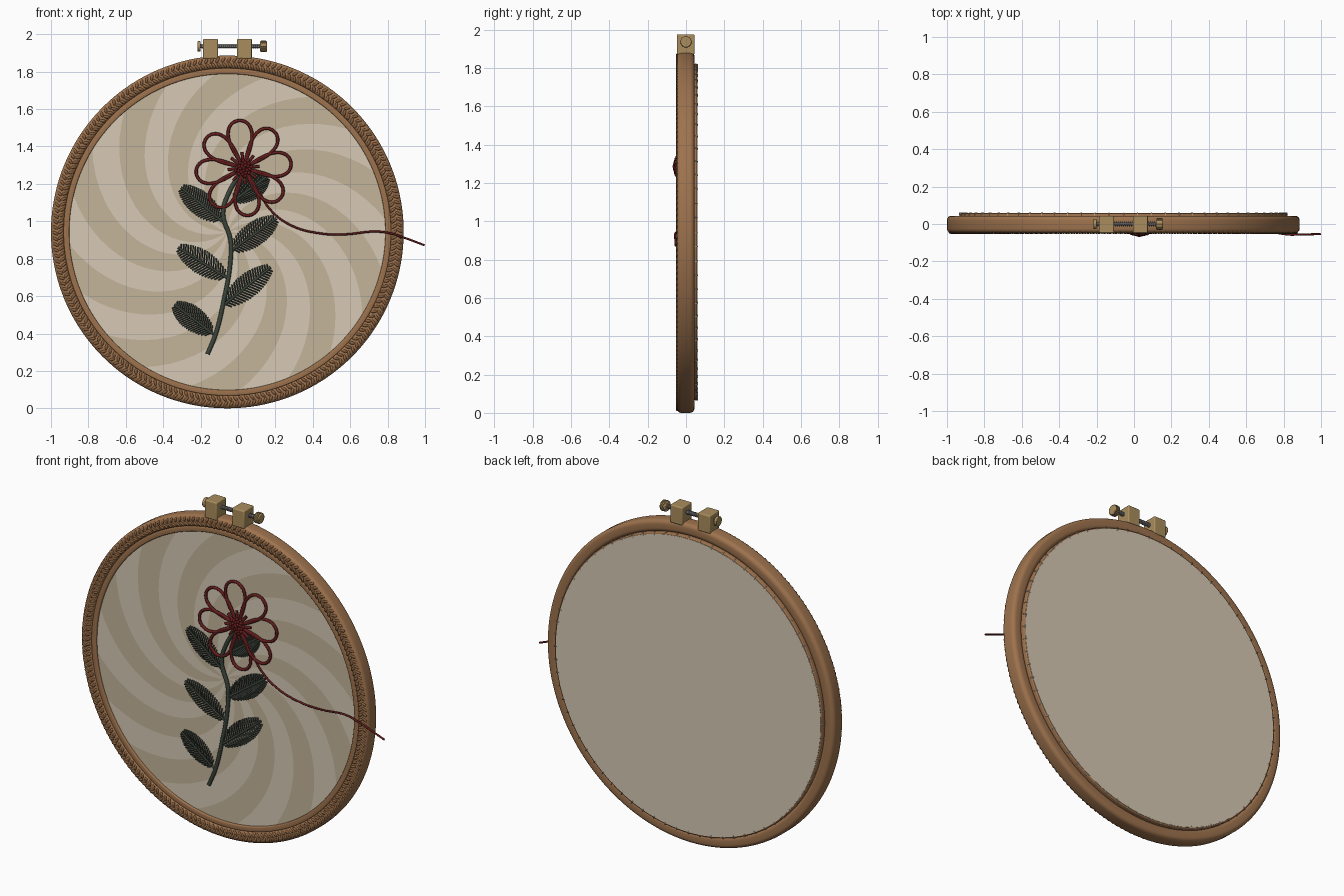
import bpy, bmesh, math, random
from math import sin, cos, pi, radians
from mathutils import Vector, Matrix

if "Cube" in bpy.data.objects:
    bpy.data.objects.remove(bpy.data.objects["Cube"])

random.seed(3)
CX, CZ = -0.057, 0.943      # hoop centre
FY = -0.03                  # front cloth plane


def mat(name, col):
    m = bpy.data.materials.new(name)
    m.diffuse_color = (*col, 1)
    m.use_nodes = True
    m.node_tree.nodes["Principled BSDF"].inputs["Base Color"].default_value = m.diffuse_color
    return m


wood = mat("wood", (0.34, 0.17, 0.075))
carve = mat("carved_wood", (0.25, 0.12, 0.05))
brass = mat("brass", (0.40, 0.27, 0.11))
steel = mat("steel", (0.22, 0.22, 0.22))
light = mat("cloth_light", (0.68, 0.59, 0.46))
dark = mat("cloth_dark", (0.55, 0.46, 0.33))
red = mat("red_thread", (0.13, 0.012, 0.012))
green = mat("green_thread", (0.045, 0.06, 0.045))


def finish(name, bm, mats, smooth=True):
    bmesh.ops.recalc_face_normals(bm, faces=bm.faces[:])
    me = bpy.data.meshes.new(name)
    bm.to_mesh(me)
    bm.free()
    ob = bpy.data.objects.new(name, me)
    bpy.context.collection.objects.link(ob)
    for m in mats:
        me.materials.append(m)
    if smooth:
        bpy.ops.object.select_all(action='DESELECT')
        ob.select_set(True)
        bpy.context.view_layer.objects.active = ob
        bpy.ops.object.shade_smooth_by_angle(angle=radians(35))
    return ob


def lathe(name, prof, m, n=144):
    """Closed (radius, y) profile turned about the hoop axis."""
    bm = bmesh.new()
    rings = [[bm.verts.new((CX + r * cos(2*pi*k/n), y, CZ + r * sin(2*pi*k/n)))
              for r, y in prof] for k in range(n)]
    p = len(prof)
    for k in range(n):
        a, b = rings[k], rings[(k + 1) % n]
        for i in range(p):
            j = (i + 1) % p
            bm.faces.new((a[i], a[j], b[j], b[i]))
    return finish(name, bm, [m])


def rounded(r0, r1, y0, y1, c, s=5):
    pts = []
    for i, (r, y) in enumerate([(r1-c, y1-c), (r0+c, y1-c), (r0+c, y0+c), (r1-c, y0+c)]):
        for k in range(s + 1):
            t = (i + k / s) * pi / 2
            pts.append((r + c * cos(t), y + c * sin(t)))
    return pts


def threads(name, paths, rad, m, res=2, cyclic=False, smooth=False):
    """Many stitches as one bevelled curve object."""
    cu = bpy.data.curves.new(name, 'CURVE')
    cu.dimensions = '3D'
    cu.bevel_depth, cu.bevel_resolution, cu.use_fill_caps = rad, res, True
    cu.resolution_u = 6
    for path in paths:
        if smooth:
            s = cu.splines.new('BEZIER')
            s.bezier_points.add(len(path) - 1)
            for q, co in zip(s.bezier_points, path):
                q.co = co
                q.handle_left_type = q.handle_right_type = 'AUTO'
        else:
            s = cu.splines.new('POLY')
            s.points.add(len(path) - 1)
            for q, co in zip(s.points, path):
                q.co = (*co, 1)
        s.use_cyclic_u = cyclic
    ob = bpy.data.objects.new(name, cu)
    bpy.context.collection.objects.link(ob)
    cu.materials.append(m)
    return ob


# Hoops
lathe("outer_hoop", rounded(0.872, 0.943, -0.048, 0.044, 0.024), wood)
lathe("inner_hoop", rounded(0.845, 0.876, -0.042, 0.058, 0.006, 3), wood)

# Carved herringbone on the front of the outer hoop
bm = bmesh.new()
N = 190
for k in range(N):
    for r, tilt in ((0.893, 0.6), (0.919, -0.6)):
        a = 2 * pi * (k + 0.25 * (r > 0.9)) / N
        M = (Matrix.Translation((CX + r*cos(a), -0.046, CZ + r*sin(a)))
             @ Matrix.Rotation(-a - tilt, 4, 'Y') @ Matrix.Diagonal((0.018, 0.007, 0.008, 1)))
        bmesh.ops.create_uvsphere(bm, u_segments=8, v_segments=6, radius=1, matrix=M)
finish("carved_border", bm, [carve])

# Front cloth with swirl dyed arms
bm = bmesh.new()
ARMS, SUB, RINGS, R = 10, 14, 20, 0.852
n = ARMS * SUB
hub = bm.verts.new((CX, FY, CZ))
prev = None
for i in range(1, RINGS + 1):
    r = R * i / RINGS
    twist = -1.5 * i / RINGS
    ring = [bm.verts.new((CX + r*cos(2*pi*k/n + twist), FY, CZ + r*sin(2*pi*k/n + twist)))
            for k in range(n)]
    for k in range(n):
        j = (k + 1) % n
        f = bm.faces.new((prev[k], prev[j], ring[j], ring[k]) if prev else (hub, ring[j], ring[k]))
        f.material_index = int(k % SUB >= SUB // 2)
    prev = ring
finish("front_cloth", bm, [light, dark], False)

# Back cloth, with folded edge stitches
bm = bmesh.new()
bmesh.ops.create_cone(bm, cap_ends=True, segments=144, radius1=0.868, radius2=0.868, depth=0.006,
                      matrix=Matrix.Translation((CX, 0.057, CZ)) @ Matrix.Rotation(pi/2, 4, 'X'))
finish("back_cloth", bm, [light])
ticks = []
for k in range(72):
    a = 2 * pi * k / 72
    ticks.append([(CX + r*cos(a), y, CZ + r*sin(a)) for r, y in ((0.862, 0.06), (0.877, 0.06), (0.877, 0.046))])
threads("edge_stitches", ticks, 0.0022, light, 1)


# Clamp at the top
def cylinder(name, x0, x1, r, m, seg=32, bev=0.0):
    bm = bmesh.new()
    bmesh.ops.create_cone(bm, cap_ends=True, segments=seg, radius1=r, radius2=r, depth=x1 - x0,
                          matrix=Matrix.Translation(((x0+x1)/2, 0, 1.935)) @ Matrix.Rotation(pi/2, 4, 'Y'))
    ob = finish(name, bm, [m])
    if bev:
        b = ob.modifiers.new("bevel", 'BEVEL')
        b.width, b.segments = bev, 2
    return ob


for side, x in (("left", -0.147), ("right", 0.034)):
    bm = bmesh.new()
    bmesh.ops.create_cube(bm, size=1, matrix=Matrix.Translation((x, -0.002, 1.922))
                          @ Matrix.Diagonal((0.08, 0.092, 0.106, 1)))
    ob = finish("clamp_block_" + side, bm, [brass])
    b = ob.modifiers.new("bevel", 'BEVEL')
    b.width, b.segments = 0.006, 3
cylinder("screw_rod", -0.205, 0.13, 0.009, steel, 20)
helix = [(-0.2 + 0.32*t/480, 0.010*cos(2*pi*t/16), 1.935 + 0.010*sin(2*pi*t/16)) for t in range(481)]
threads("screw_thread", [helix], 0.003, steel, 1)
cylinder("screw_head", -0.217, -0.2, 0.028, brass, bev=0.003)
cylinder("screw_knob", 0.118, 0.155, 0.029, brass, bev=0.005)
knurl = [[(x, 0.029*cos(a), 1.935 + 0.029*sin(a)) for x in (0.124, 0.149)]
         for a in (2*pi*k/20 for k in range(20))]
threads("knob_grip", knurl, 0.0025, brass, 1)

# Stem
SY = FY - 0.008
stem = [(-0.163, 0.29), (-0.12, 0.395), (-0.075, 0.58), (-0.042, 0.77), (-0.04, 0.90),
        (-0.08, 1.04), (-0.05, 1.15), (0.03, 1.28)]
threads("stem", [[(x, SY, z) for x, z in stem]], 0.0115, green, smooth=True)

# Feathered leaves: midrib plus slanted stitches
leaves = [((-0.085, 1.0), (-0.305, 1.18)), ((-0.04, 0.84), (0.205, 1.015)),
          ((-0.055, 0.695), (-0.32, 0.86)), ((-0.085, 0.545), (0.175, 0.755)),
          ((-0.13, 0.395), (-0.34, 0.555)), ((-0.03, 1.105), (0.155, 1.24))]
ribs, barbs = [], []
for p, q in leaves:
    a, b = Vector((p[0], SY, p[1])), Vector((q[0], SY, q[1]))
    d = b - a
    L = d.length
    d.normalize()
    w = Vector((-d.z, 0, d.x))
    ribs.append([a, a.lerp(b, 0.5), b])
    for i in range(20):
        t = 0.06 + 0.88 * i / 19
        h = 0.056 * sin(pi * t ** 0.8) ** 0.7 + 0.008
        for s in (-1, 1):
            o = a + d * (L * t)
            barbs.append([o, o + d*h*0.3 + w*s*h*0.55 + Vector((0, -0.004, 0)),
                          o + d*h*0.55 + w*s*h + Vector((0, 0.006, 0))])
threads("leaf_midribs", ribs, 0.007, green)
threads("leaf_stitches", barbs, 0.0042, green, 1)

# Flower: eight looped petals with a knotted centre
F = Vector((0.03, FY - 0.012, 1.285))
petals, spokes = [], []
for k in range(8):
    a = radians(96 + 45 * k)
    u, v = Vector((cos(a), 0, sin(a))), Vector((-sin(a), 0, cos(a)))
    # teardrop outline: narrow at the centre, round at the tip
    petals.append([F + u * (0.13 - 0.125*cos(t)) + v * (0.088 * sin(t) * sin(t/2) ** 1.3)
                   for t in (2*pi*i/40 for i in range(40))])
    spokes.append([F + u*0.015 + Vector((0, -0.008, 0)), F + u*0.085])
threads("petals", petals, 0.0085, red, cyclic=True)
threads("petal_base_stitches", spokes, 0.008, red)
bm = bmesh.new()
for k in range(26):
    r, a = 0.046 * math.sqrt(k / 26), k * 2.4
    M = Matrix.Translation(F + Vector((r*cos(a), -0.008 - 0.25*(0.046 - r), r*sin(a))))
    bmesh.ops.create_uvsphere(bm, u_segments=10, v_segments=7, radius=0.0095, matrix=M)
finish("flower_centre", bm, [red])

# Loose thread trailing over the hoop
tail = [(0.04, -0.045, 1.27), (0.11, -0.04, 1.165), (0.17, -0.038, 1.065), (0.28, -0.037, 0.98),
        (0.44, -0.037, 0.935), (0.57, -0.038, 0.93), (0.74, -0.045, 0.945), (0.83, -0.057, 0.932),
        (0.89, -0.056, 0.912), (0.997, -0.054, 0.872)]
threads("loose_thread", [tail], 0.0055, red, smooth=True)
